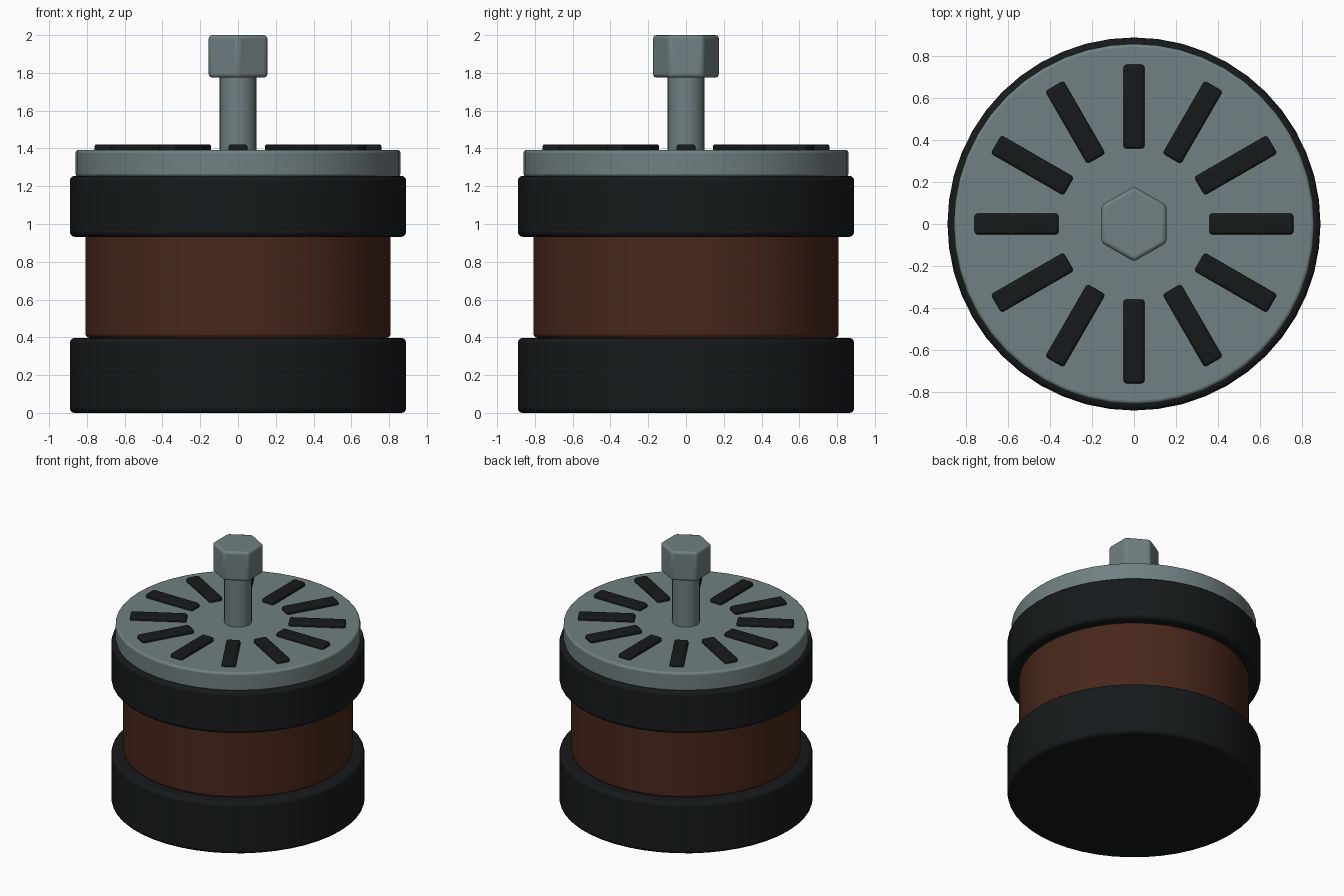
import bpy
from math import radians, cos, sin

if "Cube" in bpy.data.objects:
    bpy.data.objects.remove(bpy.data.objects["Cube"])


def material(name, color, metallic=0.0):
    mat = bpy.data.materials.new(name)
    mat.use_nodes = True
    mat.diffuse_color = color
    shader = mat.node_tree.nodes["Principled BSDF"]
    shader.inputs["Base Color"].default_value = color
    shader.inputs["Metallic"].default_value = metallic
    shader.inputs["Roughness"].default_value = 0.5
    return mat


black = material("black_casing", (0.008, 0.010, 0.011, 1))
copper = material("copper_brown", (0.065, 0.020, 0.011, 1))
steel = material("grey_metal", (0.165, 0.215, 0.220, 1))


def finish(name, mat, bevel):
    """Name, colour, round the edges and smooth the active object."""
    obj = bpy.context.object
    obj.name = name
    obj.data.materials.append(mat)
    mod = obj.modifiers.new("Rounded edges", "BEVEL")
    mod.width = bevel
    mod.segments = 3
    mod.limit_method = "ANGLE"
    mod.angle_limit = radians(35)
    bpy.ops.object.shade_smooth_by_angle(angle=radians(35))
    return obj


def cylinder(name, radius, bottom, top, mat, bevel, sides=48):
    bpy.ops.mesh.primitive_cylinder_add(
        vertices=sides, radius=radius, depth=top - bottom,
        location=(0, 0, (bottom + top) / 2))
    return finish(name, mat, bevel)


# Stacked body
cylinder("lower_casing", 0.89, 0, 0.397, black, 0.025)
cylinder("winding_drum", 0.807, 0.397, 0.95, copper, 0.02)
cylinder("upper_casing", 0.89, 0.932, 1.255, black, 0.025)
cylinder("top_plate", 0.86, 1.25, 1.392, steel, 0.015)

# Shaft with hexagonal head
cylinder("shaft", 0.097, 1.36, 1.80, steel, 0.006, 32)
cylinder("hex_head", 0.179, 1.775, 2.0, steel, 0.018, 6)

# Ring of radial vents
VENTS = 12
for i in range(VENTS):
    angle = radians(i * 360 / VENTS)
    bpy.ops.mesh.primitive_cube_add(
        size=1, location=(0.56 * cos(angle), 0.56 * sin(angle), 1.402),
        rotation=(0, 0, angle))
    bpy.context.object.scale = (0.4, 0.1, 0.04)
    bpy.ops.object.transform_apply(location=False, rotation=False, scale=True)
    finish(f"vent_{i + 1}", black, 0.014)
